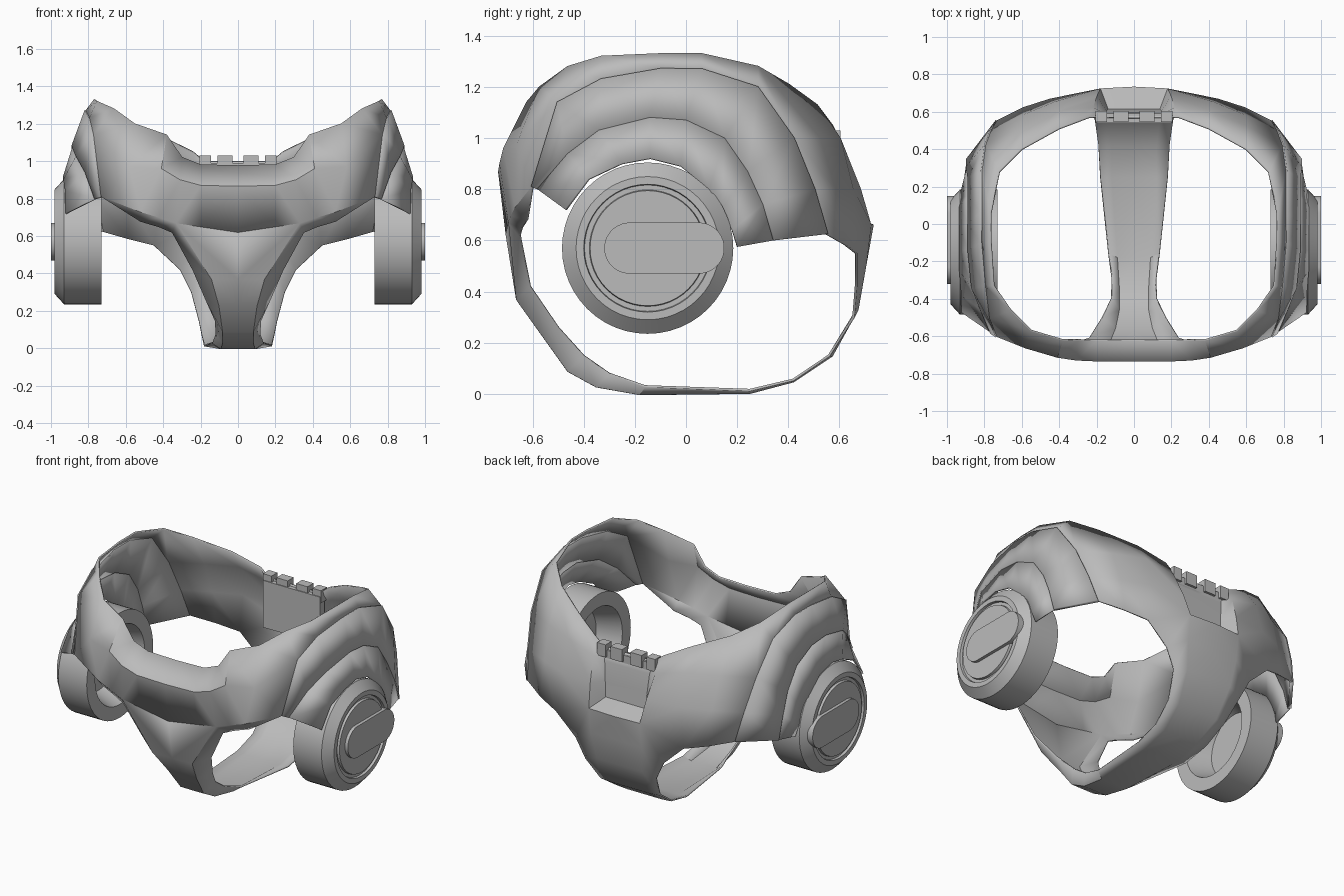
import bpy, bmesh, math
from mathutils import Vector

default_cube = bpy.data.objects.get("Cube")
if default_cube:
    bpy.data.objects.remove(default_cube, do_unlink=True)

# Single flat grey for every part
grey = bpy.data.materials.new("plain grey")
grey.use_nodes = True
colour = (0.5, 0.5, 0.5, 1)
grey.diffuse_color = colour
grey.node_tree.nodes["Principled BSDF"].inputs["Base Color"].default_value = colour


def finish(name, bm, thickness=0, angle=30):
    """Turn a half model into a mirrored, shaded object."""
    bmesh.ops.remove_doubles(bm, verts=bm.verts, dist=0.002)
    bmesh.ops.recalc_face_normals(bm, faces=bm.faces)
    mesh = bpy.data.meshes.new(name)
    bm.to_mesh(mesh)
    bm.free()
    mesh.materials.append(grey)
    obj = bpy.data.objects.new(name, mesh)
    bpy.context.collection.objects.link(obj)
    mirror = obj.modifiers.new("both sides", 'MIRROR')
    mirror.merge_threshold = 0.001
    if thickness:
        solid = obj.modifiers.new("sheet thickness", 'SOLIDIFY')
        solid.thickness = thickness
        solid.offset = 0
    bpy.ops.object.select_all(action='DESELECT')
    obj.select_set(True)
    bpy.context.view_layer.objects.active = obj
    bpy.ops.object.shade_smooth_by_angle(angle=math.radians(angle))
    return obj


def patch(bm, rows):
    """Fill quads between rows of matching points, dropping collapsed corners."""
    for low, high in zip(rows, rows[1:]):
        for i in range(len(low) - 1):
            corners = []
            for p in (low[i], low[i + 1], high[i + 1], high[i]):
                if p not in corners:
                    corners.append(p)
            if len(corners) > 2:
                bm.faces.new([bm.verts.new(p) for p in corners])


# Arched seams around the hip joint, from front to back
outer_seam = [(.73, -.6, .81), (.77, -.5, 1.14), (.79, -.33, 1.23), (.81, -.1, 1.27), (.81, .06, 1.27),
              (.81, .28, 1.2), (.79, .42, 1.0), (.76, .5, .8), (.73, .55, .625)]
middle_seam = [(.76, -.58, .8), (.81, -.46, .94), (.86, -.34, 1.03), (.88, -.14, 1.08), (.88, 0, 1.07),
               (.88, .15, 1.0), (.88, .24, .87), (.89, .3, .74), (.89, .34, .6)]
inner_seam = [(.92, -.47, .72), (.92, -.38, .84), (.93, -.25, .9), (.93, -.14, .92), (.93, -.02, .89),
              (.93, .09, .8), (.92, .14, .72), (.92, .18, .64), (.91, .2, .575)]

body = bmesh.new()

# Front yoke: collar edge, crease and leg opening edge
side_top = [(.66, -.46, 1.28), (.75, -.33, 1.32), (.765, -.1, 1.33), (.765, .06, 1.33), (.72, .28, 1.28)]
collar = [(0, -.62, .975), (.2, -.62, .98), (.3, -.62, 1.02), (.38, -.62, 1.14), (.55, -.57, 1.2), side_top[0]]
crease = [(0, -.73, .865), (.2, -.73, .87), (.31, -.725, .9), (.41, -.71, .96), (.58, -.66, .97), outer_seam[1]]
opening = [(0, -.7, .62), (.2, -.694, .65), (.33, -.69, .67), (.42, -.68, .7), (.52, -.665, .73), outer_seam[0]]
flange = [(.35, -.65, .62), (.42, -.64, .65), (.52, -.62, .68), outer_seam[0]]
patch(body, [collar, crease, opening])
patch(body, [opening[2:], flange])

# Side band above the hip arches
patch(body, [side_top, outer_seam[1:6]])

# Back panel, each column running from the top edge downwards
back_side = [side_top[4]] + outer_seam[6:]
back_outer = [(.6, .4, 1.21), (.6, .52, 1.0), (.59, .58, .8), (.59, .62, .585)]
back_inner = [(.4, .51, 1.13), (.41, .6, 1.0), (.42, .65, .8), (.45, .665, .55)]
notch_edge = [(.24, .57, 1.05), (.22, .62, .95), (.2, .68, .8), (.18, .72, .66)]
patch(body, [[side_top[4], side_top[4]], outer_seam[5:7]])
patch(body, [back_side, back_outer, back_inner, notch_edge])

# Recess in the back: sloping cheeks, wall and floor
wall_edge = [(.18, .57, 1.0), (.16, .59, .92), (.15, .6, .8), (.14, .61, .7)]
wall_centre = [(0, y, z) for x, y, z in wall_edge]
patch(body, [notch_edge, wall_edge, wall_centre])
patch(body, [[wall_edge[3], wall_centre[3]], [notch_edge[3], (0, .73, .66)]])

# Strap between the legs: centre y and z, plate half width, then the edge point
strap = [(.73, .66, .18, back_inner[3]),
         (.7, .5, .18, (.31, .665, .42)),
         (.67, .33, .16, (.25, .655, .3)),
         (.57, .15, .14, (.21, .56, .15)),
         (.42, .05, .12, (.19, .42, .055)),
         (.25, .005, .12, (.18, .25, .015)),
         (-.18, 0, .09, (.135, -.16, .03)),
         (-.35, .03, .08, (.115, -.3, .08)),
         (-.46, .09, .08, (.12, -.4, .15)),
         (-.56, .23, .1, (.17, -.5, .26)),
         (-.66, .37, .14, (.24, -.61, .42))]
rows = [[(0, y, z), (w, y - .01 if z > .6 else y, z), edge] for y, z, w, edge in strap]
rows.append([opening[0], opening[2], flange[0]])
patch(body, rows)
finish("body_shell", body, .01)

# Overlapping side plates
for name, edges, thickness in (("outer_side_plate", (outer_seam, middle_seam), .022),
                               ("inner_side_plate", (middle_seam, inner_seam), .01)):
    plate = bmesh.new()
    patch(plate, edges)
    finish(name, plate, thickness)


def add_box(bm, centre, size):
    made = bmesh.ops.create_cube(bm, size=1)["verts"]
    for v in made:
        v.co = Vector(centre) + Vector(a * b for a, b in zip(v.co, size))


# Latch block with teeth on top, inside the back recess
latch = bmesh.new()
add_box(latch, (.1, .565, .84), (.2, .05, .3))
for x, width in ((.07, .08), (.175, .06)):
    add_box(latch, (x, .575, .99), (width, .06, .08))
finish("back_latch", latch)

# Hip joint: lathed housing, open on the inner side
centre_y, centre_z, segments = -.15, .57, 48
profile = [(0, .88), (.2, .88), (.25, .73), (.335, .73), (.335, .93), (.28, .98), (.25, .98),
           (.247, .965), (.228, .965), (.225, .98), (0, .98)]
joint = bmesh.new()
rings = []
for radius, x in profile:
    ring = []
    for i in range(segments + 1):
        a = math.tau * (i % segments) / segments
        ring.append((x, centre_y + radius * math.cos(a), centre_z + radius * math.sin(a)))
    rings.append(ring)
patch(joint, rings)
finish("hip_joint", joint)

# Rounded bar on the outside of the joint
bar = bmesh.new()
loop = []
for i in range(32):
    a = math.tau * (i + .5) / 32
    shift = .135 if math.cos(a) > 0 else -.135
    loop.append(bar.verts.new((.94, -.085 + shift + .1 * math.cos(a), centre_z + .1 * math.sin(a))))
base = bar.faces.new(loop)
top = bmesh.ops.extrude_face_region(bar, geom=[base])["geom"]
for v in top:
    if isinstance(v, bmesh.types.BMVert):
        v.co.x = 1
finish("joint_bar", bar)
